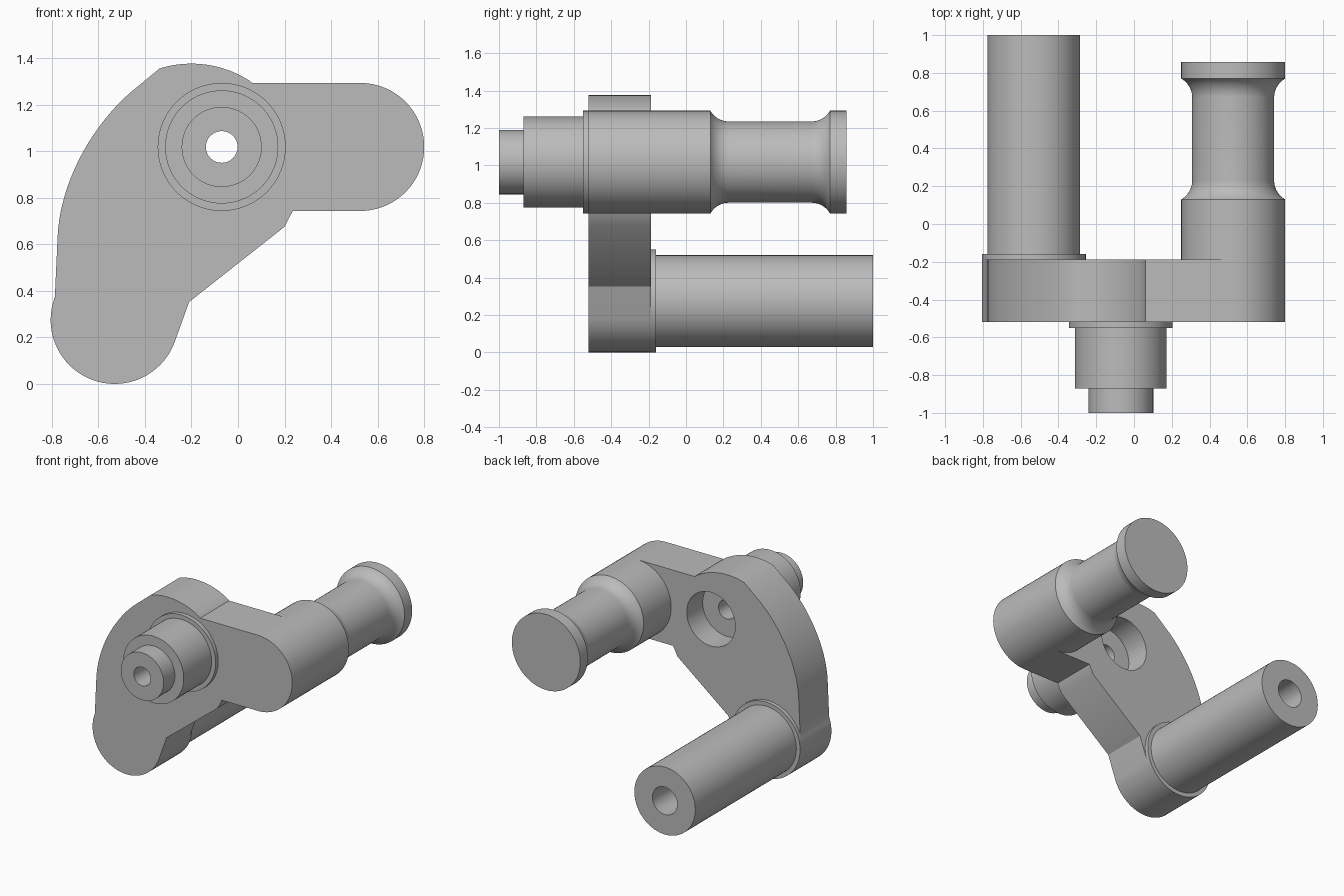
import bpy, bmesh, math
from mathutils import Vector, geometry

if "Cube" in bpy.data.objects:
    bpy.data.objects.remove(bpy.data.objects["Cube"])

steel = bpy.data.materials.new("plain grey")
steel.diffuse_color = (0.5, 0.5, 0.5, 1)
steel.use_nodes = True
steel.node_tree.nodes["Principled BSDF"].inputs["Base Color"].default_value = steel.diffuse_color


def finish(bm, name):
    bmesh.ops.remove_doubles(bm, verts=bm.verts, dist=1e-5)
    bmesh.ops.recalc_face_normals(bm, faces=bm.faces)
    me = bpy.data.meshes.new(name)
    bm.to_mesh(me)
    bm.free()
    me.materials.append(steel)
    ob = bpy.data.objects.new(name, me)
    bpy.context.collection.objects.link(ob)
    return ob


def smooth(ob):
    bpy.ops.object.select_all(action='DESELECT')
    ob.select_set(True)
    bpy.context.view_layer.objects.active = ob
    bpy.ops.object.shade_smooth_by_angle(angle=math.radians(25))


def lathe(name, cx, cz, profile, n=72):
    """Spin a closed (radius, y) profile about the y axis through (cx, cz)."""
    bm = bmesh.new()
    vs = [bm.verts.new((cx + r, y, cz)) for r, y in profile]
    es = [bm.edges.new((vs[i], vs[(i + 1) % len(vs)])) for i in range(len(vs))
          if profile[i][0] + profile[(i + 1) % len(vs)][0] > 0]
    bmesh.ops.spin(bm, geom=vs + es, cent=(cx, 0, cz), axis=(0, 1, 0),
                   angle=math.tau, steps=n, use_merge=True)
    return finish(bm, name)


def arc(cx, cz, r, a0, a1, n):
    return [(cx + r * math.cos(math.radians(a0 + (a1 - a0) * i / n)),
             cz + r * math.sin(math.radians(a0 + (a1 - a0) * i / n))) for i in range(n + 1)]


ARM, PIN, HUB = (0.525, 1.018), (-0.53, 0.275), (-0.07, 1.018)
R = 0.275

# crank plate outline, clockwise from the top of the arm
outline = [(0.06, ARM[1] + R)] + arc(*ARM, R, 90, -90, 36)
outline += [(0.235, ARM[1] - R), (0.2, 0.675), (-0.21, 0.352)]
outline += arc(*PIN, R, -20, -201, 36)
outline += [tuple(p) for p in geometry.interpolate_bezier(
    Vector((-0.775, 0.63)), Vector((-0.765, 0.88)),
    Vector((-0.61, 1.135)), Vector((-0.44, 1.27)), 24)]
outline += arc(-0.2, 0.915, 0.461, 107.3, 57, 16)

bm = bmesh.new()
face = bm.faces.new([bm.verts.new((x, -0.52, z)) for x, z in outline])
ext = bmesh.ops.extrude_face_region(bm, geom=[face], use_keep_orig=True)
bmesh.ops.translate(bm, vec=(0, 0.333, 0),
                    verts=[g for g in ext["geom"] if isinstance(g, bmesh.types.BMVert)])
plate = finish(bm, "crank_plate")

# stepped bore through the plate
cutter = lathe("bore_cutter", *HUB, [(0, 0.1), (0.195, 0.1), (0.195, -0.37),
                                     (0.068, -0.37), (0.068, -1.2), (0, -1.2)])
mod = plate.modifiers.new("bore", 'BOOLEAN')
mod.operation, mod.object, mod.solver = 'DIFFERENCE', cutter, 'EXACT'
bpy.context.view_layer.objects.active = plate
bpy.ops.object.modifier_apply(modifier="bore")
bpy.data.objects.remove(cutter)

# hollow stepped hub shaft at the front
hub = lathe("hub_shaft", *HUB, [(0.068, -0.519), (R, -0.519), (R, -0.55), (0.243, -0.55),
                                (0.243, -0.87), (0.172, -0.87), (0.172, -1), (0.068, -1)])

# lower pin with collar and blind hole
pin = lathe("lower_pin", *PIN, [(0, -0.19), (R, -0.19), (R, -0.16), (0.245, -0.16),
                                (0.245, 1), (0.1, 1), (0.1, 0.4), (0, 0.4)])

# upper handle with a filleted waist between two flanges
rw, rf = 0.217, 0.115
fillet = [(rw + rf * (1 - math.cos(a)), rf * math.sin(a))
          for a in [math.radians(60 * i / 10) for i in range(11)]]
waist = [(r, 0.23 - d) for r, d in reversed(fillet)] + [(r, 0.67 + d) for r, d in fillet]
handle = lathe("upper_handle", *ARM, [(0, -0.19), (R, -0.19), (R, 0.13)] + waist
               + [(R, 0.77), (R, 0.857), (0, 0.857)])

for ob in (plate, hub, pin, handle):
    smooth(ob)
